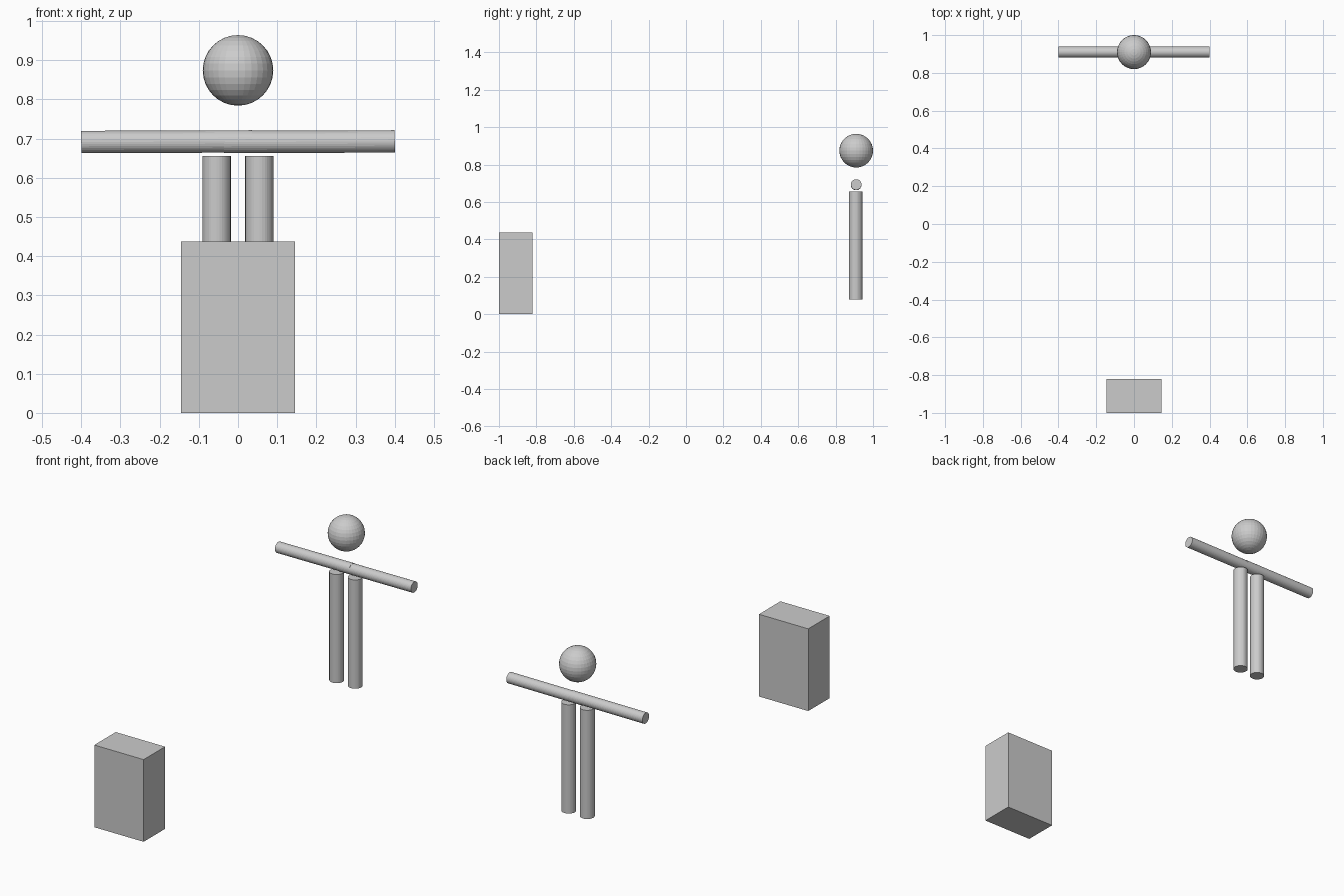
import bpy
from math import radians

if "Cube" in bpy.data.objects:
    bpy.data.objects.remove(bpy.data.objects["Cube"])

FIGURE_Y = 0.91


def cylinder(name, radius, length, location, rotation=(0, 0, 0)):
    bpy.ops.mesh.primitive_cylinder_add(vertices=32, radius=radius, depth=length,
                                        location=location, rotation=rotation)
    bpy.context.object.name = name


# Free-standing block at the front
bpy.ops.mesh.primitive_cube_add(size=1, location=(0, -0.91, 0.2185))
block = bpy.context.object
block.name = "block"
block.scale = (0.29, 0.18, 0.437)

# Floating head
bpy.ops.mesh.primitive_uv_sphere_add(segments=32, ring_count=16, radius=0.09,
                                     location=(0, FIGURE_Y, 0.874))
bpy.context.object.name = "head"

# Arms (overlapping at the middle, barely tilted) and legs
for side, s in (("left", -1), ("right", 1)):
    cylinder(f"{side}_arm", 0.0285, 0.436, (s * 0.182, FIGURE_Y, 0.692),
             (0, radians(89.8), 0))
    cylinder(f"{side}_leg", 0.036, 0.578, (s * 0.0545, FIGURE_Y - 0.003, 0.367))
